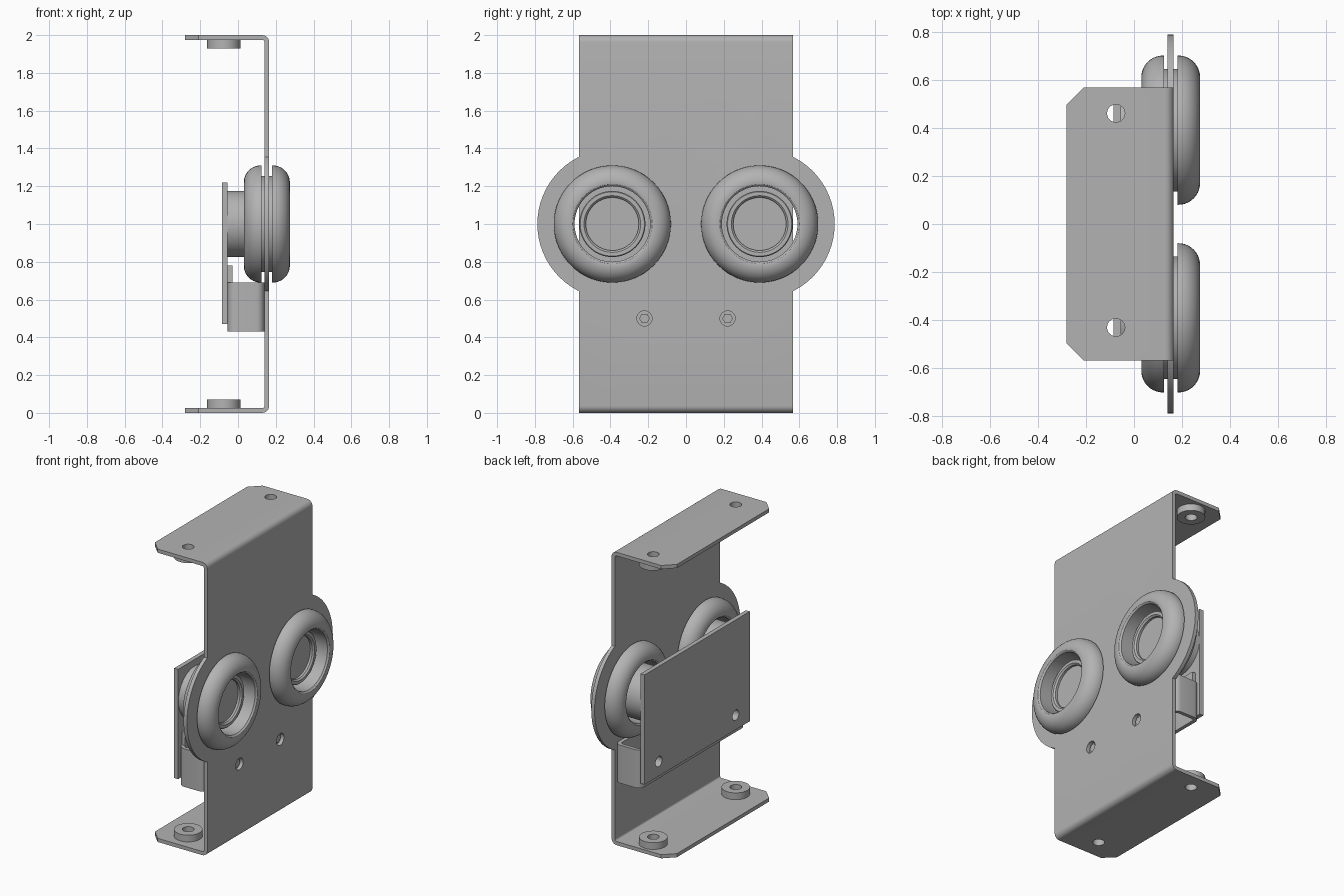
import bpy, bmesh, math
from mathutils import Vector, Matrix

cube = bpy.data.objects.get("Cube")
if cube:
    bpy.data.objects.remove(cube)

grey = bpy.data.materials.new("plain grey metal")
grey.use_nodes = True
grey.diffuse_color = (0.45, 0.45, 0.45, 1)
grey.node_tree.nodes["Principled BSDF"].inputs["Base Color"].default_value = (0.45, 0.45, 0.45, 1)

TO_X = Matrix.Rotation(math.pi / 2, 4, 'Y')


def finish(name, bm):
    bmesh.ops.recalc_face_normals(bm, faces=bm.faces[:])
    me = bpy.data.meshes.new(name)
    bm.to_mesh(me)
    bm.free()
    me.materials.append(grey)
    ob = bpy.data.objects.new(name, me)
    bpy.context.collection.objects.link(ob)
    return ob


def smooth(ob):
    bpy.ops.object.select_all(action='DESELECT')
    ob.select_set(True)
    bpy.context.view_layer.objects.active = ob
    bpy.ops.object.shade_smooth_by_angle(angle=math.radians(32))


def box(name, lo, hi):
    bm = bmesh.new()
    lo, hi = Vector(lo), Vector(hi)
    mat = Matrix.Translation((lo + hi) / 2) @ Matrix.Diagonal((*(hi - lo), 1))
    bmesh.ops.create_cube(bm, size=1, matrix=mat)
    return finish(name, bm)


def cyl(name, centre, r, depth, along_x=False, sides=48):
    bm = bmesh.new()
    mat = Matrix.Translation(centre) @ (TO_X if along_x else Matrix())
    bmesh.ops.create_cone(bm, cap_ends=True, segments=sides, radius1=r, radius2=r,
                          depth=depth, matrix=mat)
    return finish(name, bm)


def combine(ob, tools, op='DIFFERENCE'):
    """Apply a boolean with each tool and remove the tool."""
    bpy.context.view_layer.objects.active = ob
    for tool in tools:
        mod = ob.modifiers.new("cut", 'BOOLEAN')
        mod.operation, mod.object, mod.solver = op, tool, 'EXACT'
        bpy.ops.object.modifier_apply(modifier=mod.name)
        bpy.data.objects.remove(tool)


def sheet(name, path, thick, bend, place, start, end):
    """Bent sheet: centre line with rounded corners, given thickness, extruded."""
    pts = [Vector(p) for p in path]
    line = [pts[0]]
    for a, b, c in zip(pts, pts[1:], pts[2:]):
        u, v = (a - b).normalized(), (c - b).normalized()
        centre = b + (u + v) * bend
        for i in range(7):
            t = i / 6 * math.pi / 2
            line.append(centre - v * bend * math.cos(t) - u * bend * math.sin(t))
    line.append(pts[-1])
    left, right = [], []
    for i, p in enumerate(line):
        d = (line[min(i + 1, len(line) - 1)] - line[max(i - 1, 0)]).normalized()
        n = Vector((-d.y, d.x)) * thick / 2
        left.append(p + n)
        right.append(p - n)
    outline = left + right[::-1]
    bm = bmesh.new()
    face = bm.faces.new([bm.verts.new(place(p.x, p.y, start)) for p in outline])
    new = bmesh.ops.extrude_face_region(bm, geom=[face])["geom"]
    shift = Vector(place(0, 0, end)) - Vector(place(0, 0, start))
    bmesh.ops.translate(bm, vec=shift, verts=[g for g in new if isinstance(g, bmesh.types.BMVert)])
    return finish(name, bm)


def lathe(name, profile, y, z, closed):
    """Spin (radius, x) points about a line parallel to x."""
    bm = bmesh.new()
    vs = [bm.verts.new((x, y + r, z)) for r, x in profile]
    pairs = list(zip(vs, vs[1:])) + ([(vs[-1], vs[0])] if closed else [])
    edges = [bm.edges.new(p) for p in pairs]
    bmesh.ops.spin(bm, geom=vs + edges, cent=(0, y, z), axis=(1, 0, 0),
                   angle=math.tau, steps=64, use_merge=True)
    bmesh.ops.remove_doubles(bm, verts=bm.verts[:], dist=1e-4)
    ob = finish(name, bm)
    smooth(ob)
    return ob


W, T, PX, GY = 0.567, 0.025, 0.1525, 0.39
SIDES = (("left", -1), ("right", 1))
BOLT_Y = (-0.43, 0.46)

# Main C-shaped plate with round ears, grommet holes, screw holes and cut corners
h = T / 2
plate = sheet("main_plate", [(-0.28, h), (PX, h), (PX, 2 - h), (-0.28, 2 - h)], T, 0.025,
              lambda a, b, c: (a, c, b), -W, W)
combine(plate, [cyl("ear", (PX, s * GY, 1), 0.397, T, True, 64) for _, s in SIDES], 'UNION')
cutters = []
for _, s in SIDES:
    cutters.append(cyl("hole", (PX, s * GY, 1), 0.262, 0.1, True))
    cutters.append(cyl("hole", (PX, s * 0.22, 0.5), 0.04, 0.1, True, 24))
    cutters.append(cyl("corner", (-0.28, s * W, 1), 0.07, 3, False, 4))
cutters += [cyl("hole", (-0.075, y, 1), 0.037, 3, False, 24) for y in BOLT_Y]
combine(plate, cutters)
smooth(plate)

# Spacer rings on the inner faces of both flanges
for y, side in zip(BOLT_Y, ("front", "back")):
    for level, z in (("lower", T + 0.0225), ("upper", 2 - T - 0.0225)):
        ring = cyl(f"{level}_{side}_spacer", (-0.075, y, z), 0.088, 0.047)
        combine(ring, [cyl("hole", (-0.075, y, z), 0.037, 0.2, False, 24)])
        smooth(ring)

# Rounded grommets clipped into the plate, with a post through each
half = [(0.255, 0.028), (0.31, 0.028)]
for i in range(11):
    t = i / 10 * math.pi / 2
    half.append((0.22 + 0.09 * math.cos(t), 0.032 + 0.09 * math.sin(t)))
half += [(0.21, 0.12), (0.2, 0.11)]
grommet = [(r, PX + x) for r, x in half] + [(r, PX - x) for r, x in reversed(half)]
post = [(0, -0.055), (0.175, -0.055), (0.175, 0.195), (0.17, 0.2), (0.15, 0.2),
        (0.14, 0.19), (0.14, 0.175), (0, 0.175)]
for side, s in SIDES:
    lathe(f"{side}_grommet", grommet, s * GY, 1, True)
    lathe(f"{side}_post", post, s * GY, 1, False)

# Back board carried by a folded bracket fixed to the main plate
board = box("back_board", (-0.085, -W, 0.47), (-0.055, W, 1.22))
e = W - h
bracket = sheet("folded_bracket", [(0.1275, 0.12), (0.1275, e), (-0.0425, e), (-0.0425, -e),
                                   (0.1275, -e), (0.1275, -0.12)], T, 0.03,
                lambda a, b, c: (a, b, c), 0.43, 0.69)
web = box("bracket_upper_web", (-0.055, -W + 0.04, 0.69), (-0.03, W - 0.04, 0.78))
for ob in (board, bracket):
    combine(ob, [cyl("hole", (-0.06, s * 0.415, 0.57), 0.035, 0.1, True, 24) for _, s in SIDES])
smooth(bracket)

# Hexagonal screw ends seen in the plate holes
for side, s in SIDES:
    cyl(f"{side}_screw", (0.135, s * 0.22, 0.5), 0.028, 0.03, True, 6)
